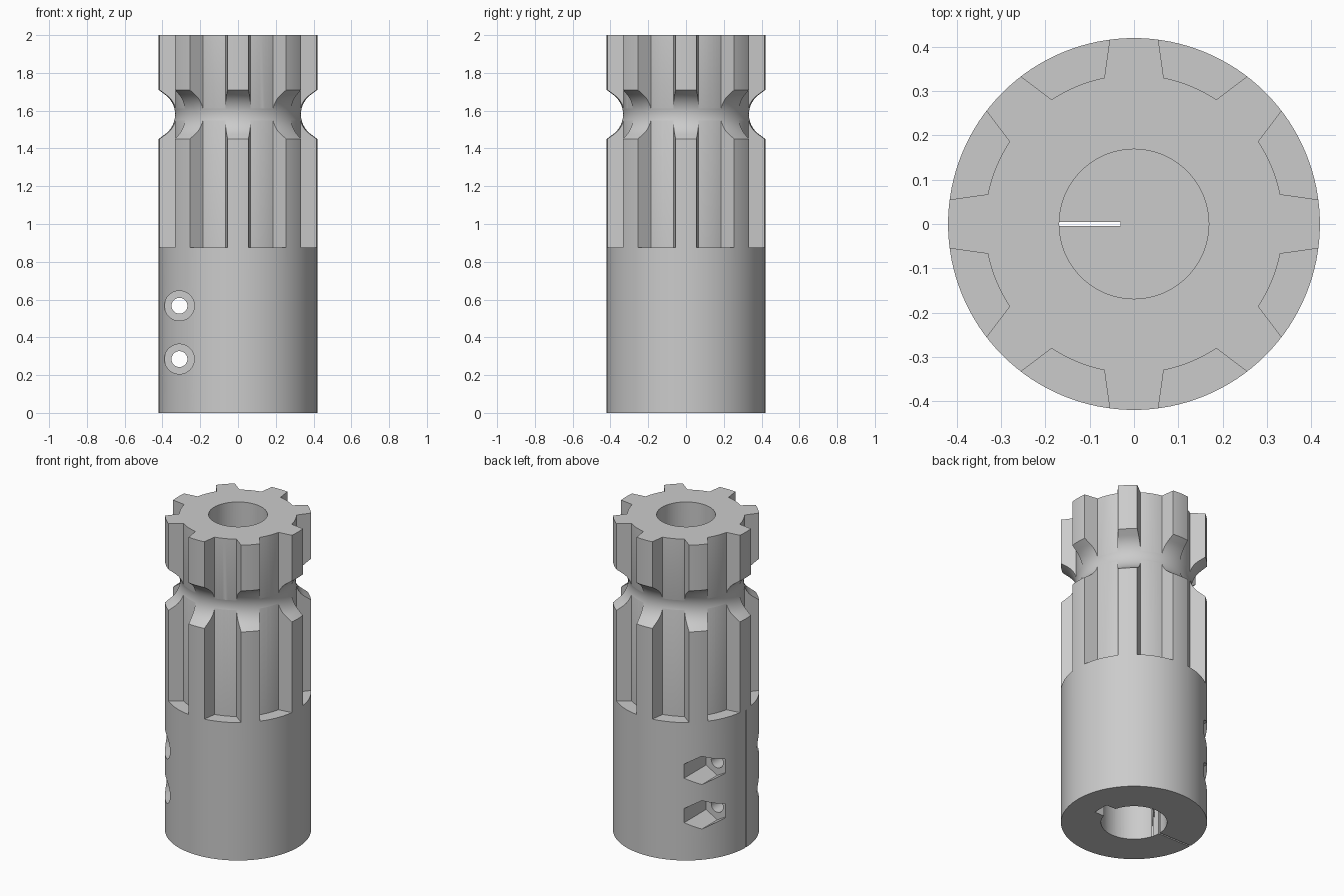
import bpy, bmesh, math
from mathutils import Matrix

if "Cube" in bpy.data.objects:
    bpy.data.objects.remove(bpy.data.objects["Cube"])

R, H, SHELF = 0.42, 2.0, 0.875      # outer radius, height, foot of the splines
BOLT_X, BOLT_HEIGHTS = -0.31, (0.285, 0.567)


def finish(bm, name):
    bmesh.ops.recalc_face_normals(bm, faces=bm.faces)
    mesh = bpy.data.meshes.new(name)
    bm.to_mesh(mesh)
    bm.free()
    obj = bpy.data.objects.new(name, mesh)
    bpy.context.collection.objects.link(obj)
    return obj


def lathe(name, profile, steps=128):
    """Spin a (radius, z) profile around z."""
    bm = bmesh.new()
    verts = [bm.verts.new((r, 0, z)) for r, z in profile]
    edges = [bm.edges.new(pair) for pair in zip(verts, verts[1:])]
    bmesh.ops.spin(bm, geom=verts + edges, cent=(0, 0, 0), axis=(0, 0, 1),
                   angle=math.tau, steps=steps, use_merge=True)
    bmesh.ops.remove_doubles(bm, verts=bm.verts, dist=1e-5)
    return finish(bm, name)


def prism(name, outline, low, high, along_y=False):
    """Extrude an outline along z, or an (x, z) outline along y."""
    bm = bmesh.new()
    place = (lambda a, b: (a, low, b)) if along_y else (lambda a, b: (a, b, low))
    face = bm.faces.new([bm.verts.new(place(a, b)) for a, b in outline])
    new = bmesh.ops.extrude_face_region(bm, geom=[face])["geom"]
    shift = (0, high - low, 0) if along_y else (0, 0, high - low)
    bmesh.ops.translate(bm, vec=shift,
                        verts=[g for g in new if isinstance(g, bmesh.types.BMVert)])
    return finish(bm, name)


def ring(x, y, radius, sides):
    """Regular outline with a point straight up."""
    return [(x + radius * math.sin(math.tau * i / sides),
             y + radius * math.cos(math.tau * i / sides)) for i in range(sides)]


def box(x0, x1, y0, y1):
    return [(x0, y0), (x1, y0), (x1, y1), (x0, y1)]


def polar(r, degrees):
    a = math.radians(degrees)
    return (r * math.cos(a), r * math.sin(a))


# Turned body with the rounded retaining groove
groove_z, groove_r, arc_r = 1.58, 0.333, 0.13
arc = []
for i in range(-8, 9):
    a = math.radians(54 * i / 8)
    arc.append((groove_r + arc_r * (1 - math.cos(a)), groove_z + arc_r * math.sin(a)))
profile = [(0, 0), (R, 0), (R, SHELF), (R, groove_z - arc_r)] + arc + \
          [(R, groove_z + arc_r), (R, H), (0, H)]
body = lathe("splined_coupling", profile)

# Gaps between the eight splines
cutters = []
gap = [polar(0.337, 11.5 + 22 * i / 8) for i in range(9)] + [polar(0.5, 40), polar(0.5, 5)]
for i in range(8):
    cutter = prism("spline_gap", gap, SHELF, H + 0.1)
    cutter.data.transform(Matrix.Rotation(math.tau * i / 8, 4, "Z"))
    cutters.append(cutter)

# Blind upper bore, lower bore with keyway, clamping slit
cutters += [
    prism("upper_bore", ring(0, 0, 0.169, 64), 0.85, H + 0.1),
    prism("lower_bore", ring(0, 0, 0.19, 64), -0.1, 0.75),
    prism("keyway", box(0.1, 0.25, -0.052, 0.052), -0.1, 0.745),
    prism("clamp_slit", box(-0.5, -0.03, -0.005, 0.005), -0.1, 0.87),
]

# Clamp bolts: through hole, round head recess in front, hexagonal nut pocket behind
for z in BOLT_HEIGHTS:
    cutters += [
        prism("bolt_hole", ring(BOLT_X, z, 0.042, 32), -0.5, 0.5, True),
        prism("head_recess", ring(BOLT_X, z, 0.079, 48), -0.5, -0.13, True),
        prism("nut_pocket", ring(BOLT_X, z, 0.09, 6), 0.13, 0.5, True),
    ]

bpy.context.view_layer.objects.active = body
for cutter in cutters:
    cutter.hide_render = True
    mod = body.modifiers.new(cutter.name, "BOOLEAN")
    mod.operation, mod.solver, mod.object = "DIFFERENCE", "EXACT", cutter
    bpy.ops.object.modifier_apply(modifier=mod.name)
for cutter in cutters:
    bpy.data.objects.remove(cutter)

# Plain grey finish
grey = bpy.data.materials.new("plain_grey")
grey.use_nodes = True
colour = (0.6, 0.6, 0.6, 1)
grey.diffuse_color = colour
grey.node_tree.nodes["Principled BSDF"].inputs["Base Color"].default_value = colour
body.data.materials.clear()
body.data.materials.append(grey)
for poly in body.data.polygons:
    poly.material_index = 0

bpy.ops.object.select_all(action="DESELECT")
body.select_set(True)
bpy.ops.object.shade_smooth_by_angle(angle=math.radians(25))
